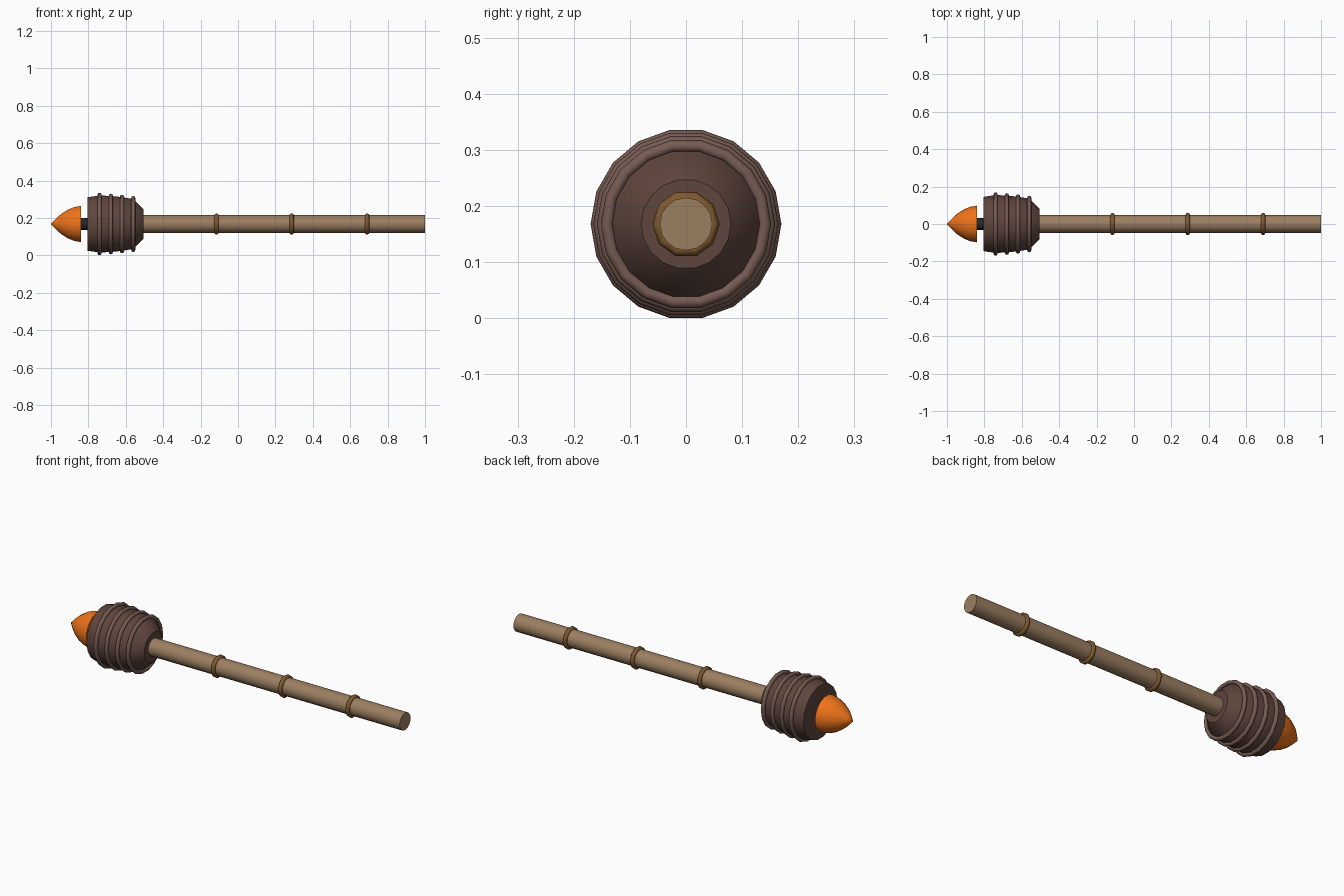
import bpy, bmesh
from math import cos, sin, pi, radians

if "Cube" in bpy.data.objects:
    bpy.data.objects.remove(bpy.data.objects["Cube"])

AXIS_Z = 0.168


def material(name, color):
    m = bpy.data.materials.new(name)
    m.diffuse_color = (*color, 1)
    m.use_nodes = True
    m.node_tree.nodes["Principled BSDF"].inputs["Base Color"].default_value = m.diffuse_color
    return m


wood = material("pale_wood", (0.33, 0.21, 0.12))
band = material("band_brown", (0.21, 0.10, 0.03))
husk = material("dark_brown", (0.115, 0.06, 0.047))
cord = material("cord_brown", (0.18, 0.105, 0.085))
black = material("charred_black", (0.02, 0.02, 0.025))
orange = material("flame_orange", (0.85, 0.17, 0.01))


def lathe(name, profile, sides, mat, closed=False, angle=35):
    """Spin an (x, radius) profile around the long x axis."""
    bm = bmesh.new()
    rings = []
    for x, r in profile:
        if r == 0:
            rings.append([bm.verts.new((x, 0, AXIS_Z))] * sides)
        else:
            rings.append([bm.verts.new((x, r * cos(2 * pi * k / sides),
                                        AXIS_Z + r * sin(2 * pi * k / sides)))
                          for k in range(sides)])
    pairs = list(zip(rings, rings[1:]))
    if closed:
        pairs.append((rings[-1], rings[0]))
    for a, b in pairs:
        for k in range(sides):
            j = (k + 1) % sides
            bm.faces.new(list(dict.fromkeys((a[k], a[j], b[j], b[k]))))
    if not closed:
        for ring in (rings[0], rings[-1]):
            if len(set(ring)) > 1:
                bm.faces.new(ring)
    bmesh.ops.recalc_face_normals(bm, faces=bm.faces[:])
    me = bpy.data.meshes.new(name)
    bm.to_mesh(me)
    bm.free()
    me.materials.append(mat)
    ob = bpy.data.objects.new(name, me)
    bpy.context.collection.objects.link(ob)
    bpy.ops.object.select_all(action='DESELECT')
    ob.select_set(True)
    bpy.context.view_layer.objects.active = ob
    bpy.ops.object.shade_smooth_by_angle(angle=radians(angle))
    return ob


def hoop(name, x, major, minor, sides, mat):
    section = [(x + minor * cos(2 * pi * i / 8), major + minor * sin(2 * pi * i / 8))
               for i in range(8)]
    return lathe(name, section, sides, mat, closed=True, angle=50)


# Handle and its three bands
lathe("handle", [(-0.53, 0.047), (1.0, 0.047)], 16, wood, angle=40)
for i, x in enumerate((-0.115, 0.287, 0.69)):
    hoop(f"handle_band_{i + 1}", x, 0.048, 0.012, 10, band)

# Wrapped head
lathe("head", [(-0.805, 0.145), (-0.74, 0.155), (-0.68, 0.152), (-0.62, 0.146),
               (-0.56, 0.135), (-0.505, 0.08)], 18, husk)

# Ribs around the head
for i, (x, r) in enumerate(((-0.74, 0.159), (-0.68, 0.154), (-0.62, 0.148), (-0.56, 0.141))):
    hoop(f"head_rib_{i + 1}", x, r, 0.011, 18, cord)

# Wick between head and flame
lathe("wick", [(-0.86, 0.032), (-0.79, 0.032)], 12, black)

# Pointed flame tip
lathe("flame", [(-1.0, 0), (-0.975, 0.027), (-0.945, 0.055), (-0.91, 0.078),
                (-0.875, 0.092), (-0.84, 0.098)], 18, orange)
